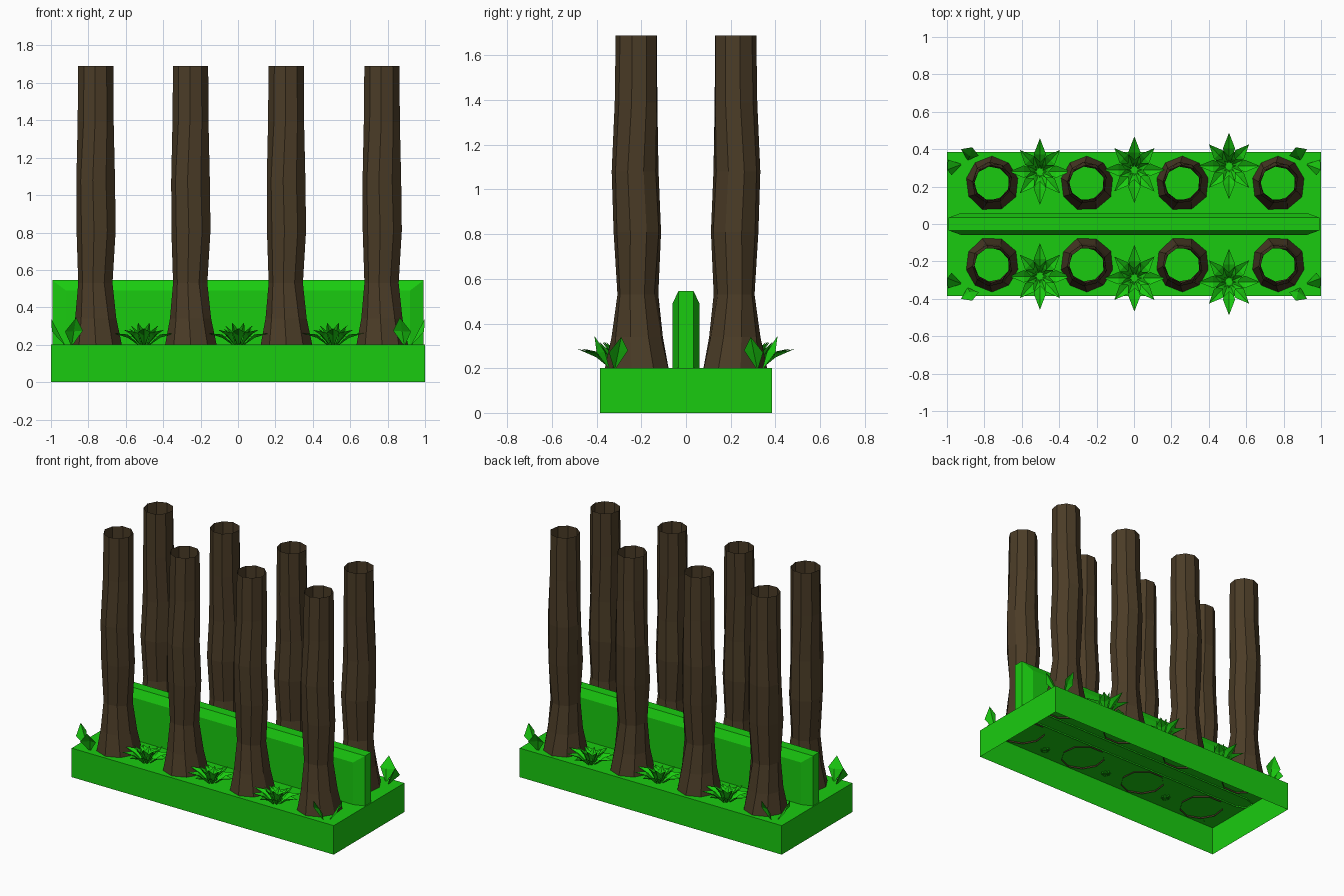
import bpy, math, random
from mathutils import Vector

if "Cube" in bpy.data.objects:
    bpy.data.objects.remove(bpy.data.objects["Cube"])

random.seed(4)


def material(name, rgb):
    m = bpy.data.materials.new(name)
    m.diffuse_color = (*rgb, 1)
    m.use_nodes = True
    m.node_tree.nodes["Principled BSDF"].inputs["Base Color"].default_value = m.diffuse_color
    return m


GREEN = material("leaf_green", (0.01, 0.6, 0.005))
BARK = material("bark_brown", (0.07, 0.045, 0.02))


def build(name, verts, faces, mat, flip=False):
    me = bpy.data.meshes.new(name)
    if flip:
        faces = [tuple(reversed(f)) for f in faces]
    me.from_pydata([tuple(v) for v in verts], [], faces)
    me.materials.append(mat)
    me.update()
    ob = bpy.data.objects.new(name, me)
    bpy.context.collection.objects.link(ob)
    return ob


# Planter base: box open underneath
X, Y, Z = 1.0, 0.385, 0.2
base = [(sx * X, sy * Y, z) for z in (0, Z)
        for sx, sy in ((-1, -1), (1, -1), (1, 1), (-1, 1))]
build("base", base, [(4, 5, 6, 7)] +
      [(i, (i + 1) % 4, (i + 1) % 4 + 4, i + 4) for i in range(4)], GREEN)

# Hedge: narrow core outline with wider, inset front and back panels
hv, hf = [], []
for s in (-1, 1):
    hv += [(-0.993, s * 0.034, 0.19), (0.993, s * 0.034, 0.19),
           (0.993, s * 0.034, 0.545), (-0.993, s * 0.034, 0.545)]
    hv += [(-0.92, s * 0.06, 0.19), (0.92, s * 0.06, 0.19),
           (0.92, s * 0.06, 0.49), (-0.92, s * 0.06, 0.49)]
for o, r in ((0, False), (8, True)):
    side = [(4, 5, 6, 7), (5, 1, 2, 6), (6, 2, 3, 7), (7, 3, 0, 4)]
    for f in side:
        f = tuple(i + o for i in f)
        hf.append(f[::-1] if r else f)
hf += [(3, 2, 10, 11), (1, 9, 10, 2), (8, 0, 3, 11)]
build("hedge", hv, hf, GREEN)

# Trunk: open nine-sided tube, flared at the roots (z, radius, y shift, twist)
N = 9
RINGS = [(0.19, 0.147, 0.0, 0.0), (0.34, 0.116, 0.0, 0.08),
         (0.53, 0.092, -0.002, 0.18), (0.81, 0.108, 0.0, 0.10),
         (1.08, 0.104, 0.006, 0.16), (1.39, 0.098, 0.002, 0.05),
         (1.69, 0.095, 0.0, 0.05)]
trunk = []
for k, (z, r, dy, tw) in enumerate(RINGS):
    wob = 0.05 if k < 5 else 0.01
    for i in range(N):
        a = 2 * math.pi * i / N + tw + 0.17
        rr = r * (1 + random.uniform(-wob, wob))
        trunk.append((rr * math.cos(a), dy + rr * math.sin(a), z))
tfaces = [(k * N + i, k * N + (i + 1) % N, (k + 1) * N + (i + 1) % N, (k + 1) * N + i)
          for k in range(len(RINGS) - 1) for i in range(N)]
for side, s in (("front", -1), ("back", 1)):
    for n, x in enumerate((-0.76, -0.253, 0.258, 0.77)):
        build(f"trunk_{side}_{n + 1}",
              [(x + v[0], s * (0.22 + v[1]), v[2]) for v in trunk],
              tfaces, BARK, flip=s < 0)


def leaf(verts, faces, root, left, tip, right, fold):
    """Diamond leaf creased along its middle."""
    o = len(verts)
    mid = (Vector(left) + Vector(right)) / 2 + Vector(fold)
    verts += [root, left, tip, right, mid]
    faces += [(o, o + 4, o + 1), (o + 1, o + 4, o + 2),
              (o + 2, o + 4, o + 3), (o + 3, o + 4, o)]


# Leafy rosette: an outer and a raised inner whorl of eight leaves
pv, pf = [], []
for count, reach, wide, zm, zt, off in ((8, 0.165, 0.033, 0.255, 0.262, 0.0),
                                        (8, 0.085, 0.020, 0.265, 0.295, 0.39)):
    for i in range(count):
        a = 2 * math.pi * i / count + off
        L = reach * (1.0 if i % 2 == 0 else 0.92)
        d = Vector((math.cos(a), math.sin(a) * 1.08, 0))
        n = Vector((-math.sin(a), math.cos(a), 0))
        up = 0.025 * math.sin(a)          # tilted up towards the outside
        m = d * L * 0.52 + Vector((0, 0, zm + up / 2))
        leaf(pv, pf, d * 0.012 + Vector((0, 0, 0.185)), m + n * wide,
             d * L + Vector((0, 0, zt + up)), m - n * wide, (0, 0, -0.018))
for side, s in (("front", -1), ("back", 1)):
    for n, (x, y) in enumerate(((-0.503, 0.28), (0.002, 0.29), (0.508, 0.31))):
        build(f"plant_{side}_{n + 1}",
              [(x + v[0], s * (y + v[1]), v[2]) for v in pv], pf, GREEN, flip=s < 0)

# Corner sprouts: two upright leaves at each corner
cv, cf = [], []
leaf(cv, cf, (0.89, 0.34, 0.19), (0.925, 0.40, 0.27),
     (0.865, 0.41, 0.345), (0.83, 0.365, 0.275), (0.0, -0.02, 0.0))
leaf(cv, cf, (0.92, 0.32, 0.19), (0.975, 0.26, 0.28),
     (0.998, 0.29, 0.34), (0.995, 0.345, 0.27), (-0.02, 0.0, 0.0))
for sx in (-1, 1):
    for sy in (-1, 1):
        name = ("left" if sx < 0 else "right") + ("_front" if sy < 0 else "_back")
        build("corner_sprout_" + name, [(sx * v[0], sy * v[1], v[2]) for v in cv],
              cf, GREEN, flip=sx * sy < 0)
